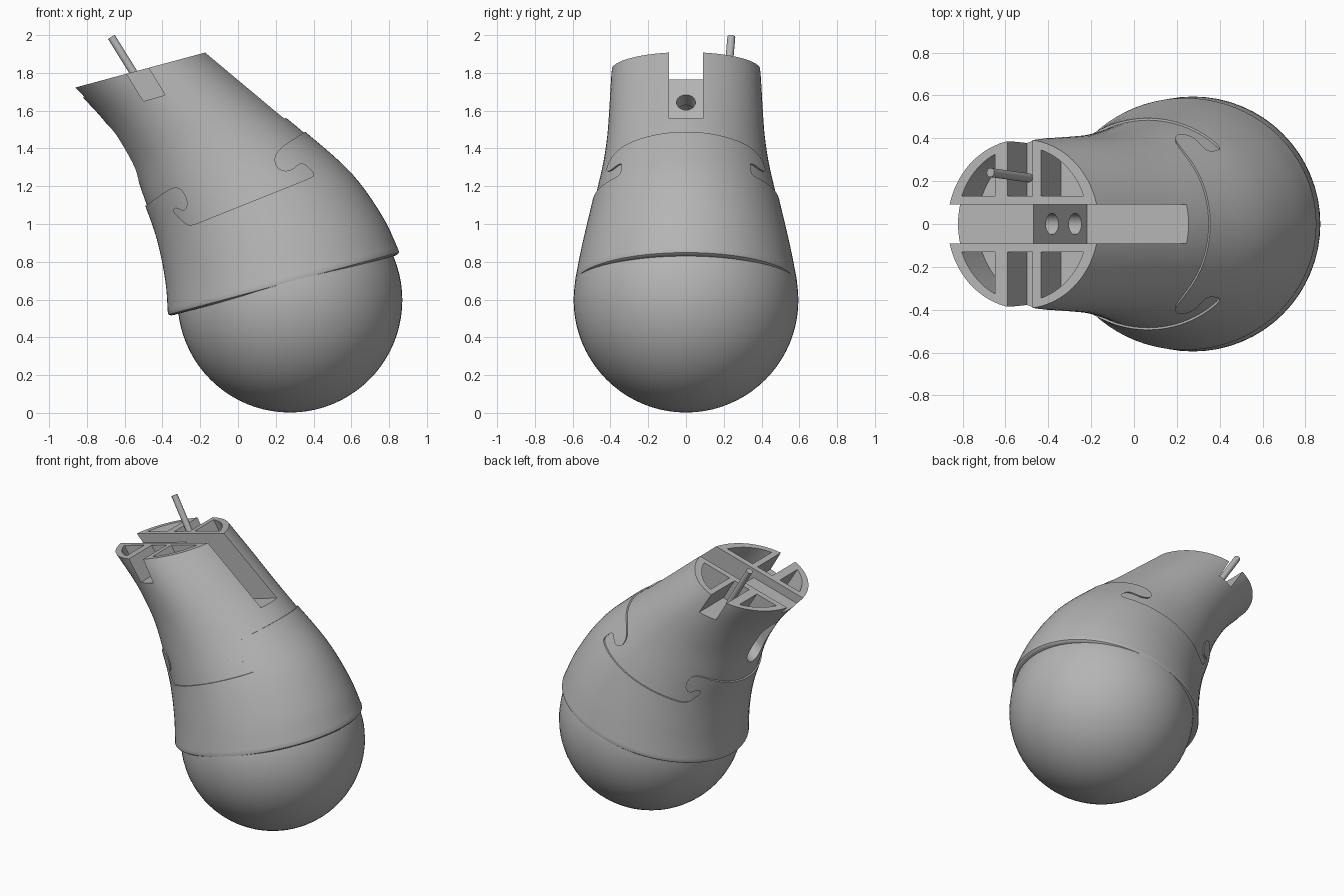
import bpy, bmesh, math
from mathutils import Vector

cube = bpy.data.objects.get("Cube")
if cube:
    bpy.data.objects.remove(cube)

grey = bpy.data.materials.new("plain grey")
grey.use_nodes = True
grey.diffuse_color = (0.46, 0.46, 0.46, 1)
grey.node_tree.nodes["Principled BSDF"].inputs["Base Color"].default_value = grey.diffuse_color


def to_object(name, bm):
    bmesh.ops.recalc_face_normals(bm, faces=bm.faces)
    mesh = bpy.data.meshes.new(name)
    bm.to_mesh(mesh)
    bm.free()
    mesh.materials.append(grey)
    obj = bpy.data.objects.new(name, mesh)
    bpy.context.collection.objects.link(obj)
    return obj


def activate(obj):
    bpy.ops.object.select_all(action='DESELECT')
    obj.select_set(True)
    bpy.context.view_layer.objects.active = obj


def smooth(obj, angle=30):
    activate(obj)
    bpy.ops.object.shade_smooth_by_angle(angle=math.radians(angle))


def prism(name, points, sweep):
    """Closed solid from a flat outline swept along a vector."""
    bm = bmesh.new()
    a = [bm.verts.new(p) for p in points]
    b = [bm.verts.new(Vector(p) + Vector(sweep)) for p in points]
    bm.faces.new(a)
    bm.faces.new(b[::-1])
    for i in range(len(a)):
        j = (i + 1) % len(a)
        bm.faces.new((a[i], b[i], b[j], a[j]))
    obj = to_object(name, bm)
    obj.hide_render = True
    return obj


def side_prism(name, outline, y0, y1):
    return prism(name, [(x, y0, z) for x, z in outline], (0, y1 - y0, 0))


# Sleeve sections: low-side x, z, high-side x, z, half width in y
STATIONS = [
    (-0.37, 0.51, 0.86, 0.84, 0.592),
    (-0.385, 0.70, 0.765, 1.04, 0.553),
    (-0.43, 0.92, 0.60, 1.27, 0.500),
    (-0.50, 1.12, 0.36, 1.485, 0.450),
    (-0.575, 1.32, 0.20, 1.615, 0.425),
    (-0.70, 1.53, 0.02, 1.76, 0.408),
    (-0.87, 1.72, -0.165, 1.91, 0.395),
]


def station(t):
    """Smooth interpolation through the stations."""
    i = min(int(t), len(STATIONS) - 2)
    u = t - i
    p1, p2 = STATIONS[i], STATIONS[i + 1]
    p0 = STATIONS[i - 1] if i else [2 * a - b for a, b in zip(p1, p2)]
    p3 = STATIONS[i + 2] if i + 2 < len(STATIONS) else [2 * b - a for a, b in zip(p1, p2)]
    return [0.5 * (2 * b + (c - a) * u + (2 * a - 5 * b + 4 * c - d) * u * u
                   + (3 * b - a - 3 * c + d) * u ** 3) for a, b, c, d in zip(p0, p1, p2, p3)]


def loft(name, levels, sides=80):
    """Solid of elliptical rings; levels are (station, scale) pairs."""
    bm = bmesh.new()
    rings = []
    for t, k in levels:
        lx, lz, rx, rz, w = station(t)
        mid = Vector(((lx + rx) / 2, 0, (lz + rz) / 2))
        half = Vector(((rx - lx) / 2, 0, (rz - lz) / 2))
        ring = []
        for i in range(sides):
            a = math.tau * i / sides
            ring.append(bm.verts.new(mid + k * (half * math.cos(a) + Vector((0, w * math.sin(a), 0)))))
        rings.append(ring)
    for r, s in zip(rings, rings[1:]):
        for i in range(sides):
            j = (i + 1) % sides
            bm.faces.new((r[i], r[j], s[j], s[i]))
    bm.faces.new(rings[0][::-1])
    bm.faces.new(rings[-1])
    return to_object(name, bm)


# Lower sleeve with a rounded lip; the upper sleeve sits slightly inside it
lip = [(0.0, 0.955), (0.015, 0.978), (0.05, 0.994), (0.1, 1.0)]
lower_sleeve = loft("lower_sleeve", lip + [(0.2 * i, 1) for i in range(1, 23)])
upper_sleeve = loft("upper_sleeve", [(0.2 * i, min(1, 0.98 + 0.01 * max(0, 0.2 * i - 4)))
                                     for i in range(9, 31)])

# Interlocking seam outline, with its corners rounded
path = [Vector(p) for p in (
    (0.9, 1.84), (0.354, 1.487), (0.228, 1.407), (0.186, 1.35), (0.21, 1.285), (0.275, 1.275),
    (0.339, 1.33), (0.415, 1.258), (0.33, 1.222), (-0.262, 0.986), (-0.345, 1.066), (-0.332, 1.09),
    (-0.28, 1.062), (-0.262, 1.12), (-0.30, 1.19), (-0.35, 1.195), (-0.476, 1.106), (-0.9, 0.8))]
for _ in range(2):
    cut = [path[0]]
    for p, q in zip(path, path[1:]):
        n = min(0.25, 0.018 / (q - p).length)
        cut += [p.lerp(q, n), q.lerp(p, n)]
    path = cut + [path[-1]]
outline = [tuple(p) for p in path]
above_seam = side_prism("above_seam_cutter", outline + [(-1.5, 0.8), (-1.5, 2.5), (0.9, 2.5)], -0.8, 0.8)
below_seam = side_prism("below_seam_cutter", outline + [(-0.9, 0.2), (1.2, 0.2), (1.2, 1.84)], -0.8, 0.8)

# Cutters for the openings
axis = Vector((-0.53, 0, 0.85)).normalized()
bolt_dir = Vector((0.82, 0, 0.57)).normalized()

# Central slot, shallow on the low side and deep on the high side
slot = side_prism("slot_cutter", [(-1.0, 1.62), (-0.47, 1.765), (-0.22, 1.42),
                                  (0.4, 1.605), (0.4, 2.2), (-1.0, 2.2)], -0.09, 0.09)
cutters = [slot]

for s in (-1, 1):
    # Cross channel open to the side
    cutters.append(side_prism("channel_cutter", [(-0.50, 1.65), (-0.386, 1.683), (-0.646, 2.11), (-0.76, 2.07)],
                              s * 0.13, s * 0.6))
    # Curved pockets in the end face
    for corner_x, d in ((-0.65, -1), (-0.435, 1)):
        a0 = math.asin(0.13 / 0.36)
        a1 = math.acos(abs(corner_x + 0.52) / 0.305)
        outline = [(corner_x, 0.13)]
        for i in range(13):
            a = a0 + (a1 - a0) * i / 12
            outline.append((-0.52 + d * 0.305 * math.cos(a), 0.36 * math.sin(a)))
        top = [Vector((x, s * y, 1.815 + 0.27 * (x + 0.52))) + axis * 0.04 for x, y in outline]
        cutters.append(prism("pocket_cutter", top, axis * -0.22))

# Bolt holes, and a long recess on the low side that they open into
across = Vector((0, 1, 0))
along = across.cross(-bolt_dir).normalized()


def capsule(centre_a, centre_b, r, n=32):
    points = []
    for i in range(n):
        a = math.tau * (i + 0.5) / n
        c = centre_a if math.sin(a) > 0 else centre_b
        points.append(c + r * (math.cos(a) * across + math.sin(a) * along))
    return points


if along.z < 0:
    along = -along
upper_hole, lower_hole = Vector((-0.38, 0, 1.645)), Vector((-0.275, 0, 1.495))
for c in (upper_hole, lower_hole):
    cutters.append(prism("bolt_cutter", capsule(c + bolt_dir * 0.05, c + bolt_dir * 0.05, 0.05), bolt_dir * -0.2))
recess = prism("recess_cutter", capsule(upper_hole - bolt_dir * 0.1, lower_hole - bolt_dir * 0.1, 0.085),
               bolt_dir * -0.6)
cutters.append(recess)


def carve(obj, tools):
    activate(obj)
    for tool in tools:
        mod = obj.modifiers.new("cut", 'BOOLEAN')
        mod.operation = 'DIFFERENCE'
        mod.solver = 'EXACT'
        mod.object = tool
        bpy.ops.object.modifier_apply(modifier=mod.name)
    smooth(obj)


carve(lower_sleeve, [above_seam, slot, recess])
carve(upper_sleeve, [below_seam] + cutters)
for tool in cutters + [above_seam, below_seam]:
    bpy.data.objects.remove(tool)

# Ball
bm = bmesh.new()
bmesh.ops.create_uvsphere(bm, u_segments=64, v_segments=40, radius=0.595)
ball = to_object("ball", bm)
ball.location = (0.275, 0, 0.597)
smooth(ball)

# Pin standing in the end face
start, end = Vector((-0.49, 0.215, 1.70)), Vector((-0.67, 0.24, 1.99))
bm = bmesh.new()
bmesh.ops.create_cone(bm, cap_ends=True, segments=24, radius1=0.021, radius2=0.021, depth=(end - start).length)
pin = to_object("pin", bm)
pin.location = (start + end) / 2
pin.rotation_euler = (end - start).to_track_quat('Z', 'Y').to_euler()
smooth(pin)
